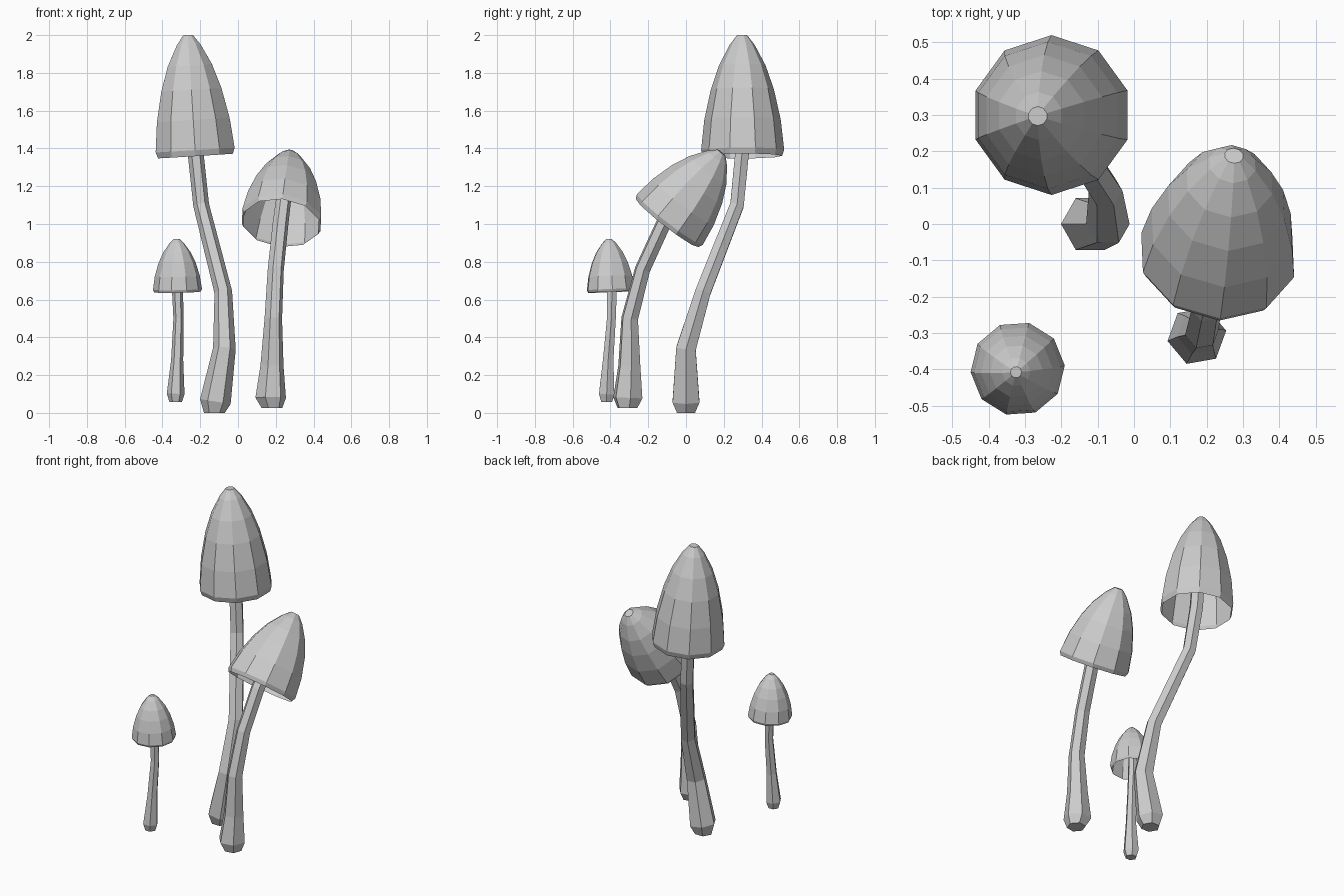
import bpy
import bmesh
from math import cos, sin, radians, tau
from mathutils import Vector

default = bpy.data.objects.get("Cube")
if default:
    bpy.data.objects.remove(default, do_unlink=True)

grey = bpy.data.materials.new("plain grey")
grey.use_nodes = True
colour = (0.6, 0.6, 0.6, 1)
grey.diffuse_color = colour
grey.node_tree.nodes["Principled BSDF"].inputs["Base Color"].default_value = colour

UP = Vector((0, 0, 1))


def ring(bm, centre, axis, radius, sides, phase):
    """One polygon of vertices around an axis."""
    turn = UP.rotation_difference(axis)
    angles = [radians(phase) + tau * i / sides for i in range(sides)]
    return [bm.verts.new(centre + turn @ Vector((cos(a), sin(a), 0)) * radius)
            for a in angles]


def loft(name, rings, sides, phase, close_start):
    """Skin a list of (centre, axis, radius) rings into a flat-shaded tube."""
    bm = bmesh.new()
    loops = [ring(bm, c, a, r, sides, phase) for c, a, r in rings]
    for low, high in zip(loops, loops[1:]):
        for i in range(sides):
            j = (i + 1) % sides
            bm.faces.new((low[i], low[j], high[j], high[i]))
    bm.faces.new(loops[-1])
    if close_start:
        bm.faces.new(reversed(loops[0]))
    mesh = bpy.data.meshes.new(name)
    bm.to_mesh(mesh)
    bm.free()
    mesh.materials.append(grey)
    obj = bpy.data.objects.new(name, mesh)
    bpy.context.collection.objects.link(obj)
    return obj


# Bell profile: fraction of height, fraction of radius
BELL = [(0, .95), (.05, 1), (.3, .92), (.55, .76), (.75, .56), (.92, .3), (1, .12)]


def cap(name, rim, apex, radius, phase):
    """Hollow bell, open underneath."""
    rim, apex = Vector(rim), Vector(apex)
    axis = (apex - rim).normalized()
    rings = [(rim.lerp(apex, t), axis, radius * r) for t, r in BELL]
    loft(name, rings, 10, phase, False)


def stem(name, path, phase):
    """Six-sided bent stalk through (x, y, z, radius) points."""
    pts = [Vector(p[:3]) for p in path]
    rings = []
    for i, p in enumerate(path):
        axis = (pts[min(i + 1, len(pts) - 1)] - pts[max(i - 1, 0)]).normalized()
        if i == 0:
            axis = UP
        rings.append((pts[i], axis, p[3]))
    loft(name, rings, 6, phase, True)


# Tall mushroom
cap("tall_cap", (-.225, .30, 1.36), (-.265, .297, 2), .22, 18)
stem("tall_stem", [(-.125, 0, 0, .055), (-.12, 0, .06, .082), (-.072, 0, .34, .06),
                   (-.078, .09, .64, .047), (-.195, .27, 1.1, .042),
                   (-.225, .297, 1.38, .042), (-.24, .3, 1.6, .04)], 0)

# Leaning mushroom
cap("leaning_cap", (.228, -.1, 1.005), (.275, .188, 1.378), .22, 18)
stem("leaning_stem", [(.18, -.31, .025, .055), (.173, -.308, .08, .082),
                      (.18, -.3, .25, .062), (.187, -.298, .5, .047),
                      (.2, -.23, .76, .043), (.225, -.12, 1, .042),
                      (.245, -.02, 1.16, .04)], 10)

# Small mushroom
cap("small_cap", (-.32, -.398, .64), (-.325, -.408, .92), .13, 4)
stem("small_stem", [(-.33, -.42, .058, .033), (-.33, -.42, .1, .047),
                    (-.322, -.412, .28, .032), (-.315, -.395, .5, .027),
                    (-.32, -.392, .64, .029), (-.322, -.395, .75, .026)], 0)
